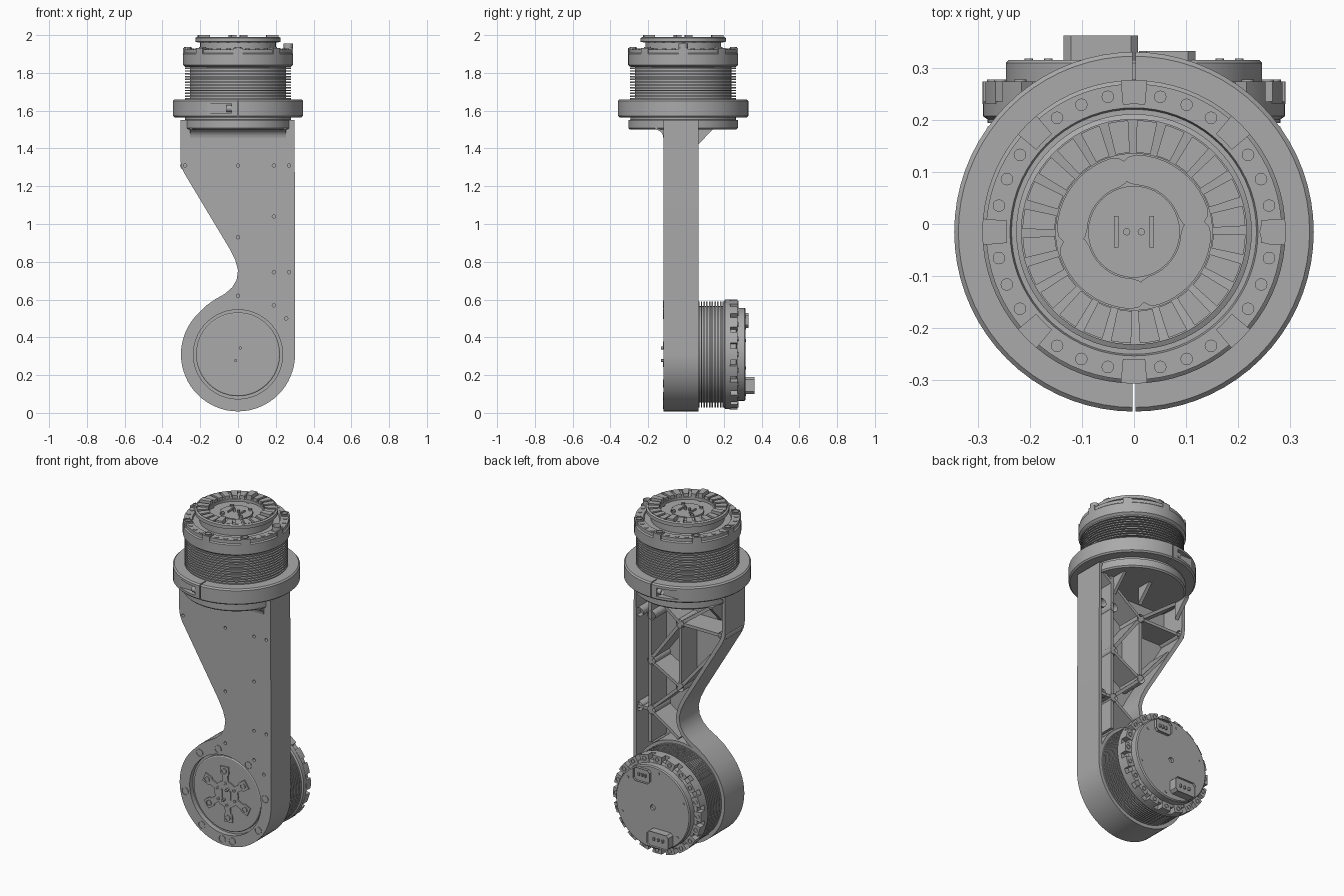
import bpy, bmesh
from math import sin, cos, pi, radians, atan2, hypot
from mathutils import Matrix, Vector

if "Cube" in bpy.data.objects:
    bpy.data.objects.remove(bpy.data.objects["Cube"])

grey = bpy.data.materials.new("machined grey")
grey.use_nodes = True
GREY = (0.4, 0.4, 0.4, 1)
grey.diffuse_color = GREY
grey.node_tree.nodes["Principled BSDF"].inputs["Base Color"].default_value = GREY

TOP = Matrix.Translation((0, -0.015, 0))                                  # axis up
LOW = Matrix.Translation((0, 0, 0.31)) @ Matrix.Rotation(-pi / 2, 4, 'X')  # axis to the back
parts = []


def finish(name, bm, matrix=Matrix(), cutter=False):
    bmesh.ops.recalc_face_normals(bm, faces=bm.faces)
    mesh = bpy.data.meshes.new(name)
    bm.transform(matrix)
    bm.to_mesh(mesh)
    bm.free()
    mesh.materials.append(grey)
    ob = bpy.data.objects.new(name, mesh)
    bpy.context.collection.objects.link(ob)
    if cutter:
        ob.hide_render = True
        ob.display_type = 'WIRE'
        ob.hide_set(True)
    else:
        parts.append(ob)
    return ob


def cut(ob, cutter):
    mod = ob.modifiers.new("cut", 'BOOLEAN')
    mod.operation, mod.solver, mod.object = 'DIFFERENCE', 'EXACT', cutter


def prism(bm, pts, h0, h1):
    """Extrude a flat outline along local z; returns the top face."""
    low = [bm.verts.new((x, y, h0)) for x, y in pts]
    top = [bm.verts.new((x, y, h1)) for x, y in pts]
    n = len(pts)
    bm.faces.new(low[::-1])
    for i in range(n):
        j = (i + 1) % n
        bm.faces.new((low[i], low[j], top[j], top[i]))
    return bm.faces.new(top)


def disc(bm, x, y, r, h0, h1, n=20):
    return prism(bm, [(x + r * cos(2 * pi * i / n), y + r * sin(2 * pi * i / n)) for i in range(n)], h0, h1)


def rect(bm, x0, x1, y0, y1, h0, h1):
    return prism(bm, [(x0, y0), (x1, y0), (x1, y1), (x0, y1)], h0, h1)


def arc(r, a0, a1, n):
    return [(r * cos(radians(a0 + (a1 - a0) * i / n)), r * sin(radians(a0 + (a1 - a0) * i / n)))
            for i in range(n + 1)]


def sector(bm, r0, r1, a0, a1, h0, h1, n=4):
    return prism(bm, arc(r0, a0, a1, n)[::-1] + arc(r1, a0, a1, n), h0, h1)


def socket(bm, x, y, r, h0, h1, sides=6):
    """Screw head with a sunken hex drive."""
    face = disc(bm, x, y, r, h0, h1)
    bmesh.ops.inset_individual(bm, faces=[face], thickness=r * 0.5)
    bmesh.ops.translate(bm, verts=face.verts, vec=(0, 0, (h0 - h1) * 0.6))


def lathe(name, profile, matrix, closed=False, seg=72):
    bm = bmesh.new()
    vs = [bm.verts.new((r, 0, h)) for r, h in profile]
    es = [bm.edges.new(p) for p in zip(vs, vs[1:] + (vs[:1] if closed else []))]
    bmesh.ops.spin(bm, geom=vs + es, cent=(0, 0, 0), axis=(0, 0, 1), angle=2 * pi, steps=seg)
    bmesh.ops.remove_doubles(bm, verts=bm.verts, dist=0.0001)
    return finish(name, bm, matrix)


def fins(name, h0, h1, count, matrix):
    profile, step = [(0, h0), (0.255, h0)], (h1 - h0) / count
    for i in range(count):
        a = h0 + i * step + step * 0.25
        profile += [(0.255, a), (0.281, a), (0.281, a + step * 0.5), (0.255, a + step * 0.5)]
    lathe(name, profile + [(0.255, h1), (0, h1)], matrix)


# Arm: outline extruded to a plate, then hollowed from the back to leave a rim
outline = [(0.3, 1.55), (-0.305, 1.55), (-0.305, 1.34), (-0.3, 1.305), (-0.285, 1.27), (-0.045, 0.87),
           (-0.015, 0.81), (0, 0.755), (-0.007, 0.705), (-0.03, 0.665), (-0.07, 0.63), (-0.12, 0.602), (-0.17, 0.567)]
outline += [(x, y + 0.31) for x, y in arc(0.302, 135, 360, 40)]
UP = Matrix.Rotation(pi / 2, 4, 'X')      # outline plane to xz, local z to the front
bm = bmesh.new()
prism(bm, outline, -0.065, 0.12)
bm.faces.ensure_lookup_table()
back = bm.faces[0]
bmesh.ops.recalc_face_normals(bm, faces=bm.faces)
bmesh.ops.inset_individual(bm, faces=[back], thickness=0.022)
floor = bmesh.ops.extrude_discrete_faces(bm, faces=[back])["faces"][0]
bmesh.ops.translate(bm, verts=floor.verts, vec=(0, 0, 0.155))
arm = finish("arm_shell", bm, UP)

# Arm holes and the round front opening
holes = [(-0.28, 1.31), (0, 1.31), (0.19, 1.31), (0.27, 1.31), (0.19, 1.04), (0, 0.93),
         (0.19, 0.745), (0.27, 0.745), (0, 0.62), (0.19, 0.57), (0.255, 0.5)]
bm = bmesh.new()
disc(bm, 0, 0.31, 0.236, 0.085, 0.2, 72)
for x, z in holes:
    disc(bm, x, z, 0.009, 0.1, 0.2, 12)
cut(arm, finish("arm_cutter", bm, UP, True))

# Truss ribs and screw bosses inside the arm
bm = bmesh.new()
ribs = [((0, 1.31), (0.28, 1.52)), ((0, 1.31), (-0.28, 1.52)), ((0, 1.31), (-0.29, 1.31)),
        ((0, 1.31), (0.2, 1.04)), ((0, 1.31), (0, 0.93)), ((0.2, 1.04), (0, 0.93)), ((0, 0.93), (-0.2, 1.17)),
        ((0, 0.93), (0.2, 0.745)), ((0.2, 0.55), (0.2, 1.53)), ((0.01, 0.62), (0.2, 0.745)), ((0.2, 0.745), (0.29, 0.745))]
for (x0, z0), (x1, z1) in ribs:
    d = Vector((x1 - x0, z1 - z0)).normalized() * 0.009
    prism(bm, [(x0 + d.y, z0 - d.x), (x1 + d.y, z1 - d.x), (x1 - d.y, z1 + d.x), (x0 - d.y, z0 + d.x)], -0.055, 0.095)
for x, z in holes[:8]:
    face = disc(bm, x, z, 0.026, 0.095, -0.058)
    bmesh.ops.inset_individual(bm, faces=[face], thickness=0.012)
    bmesh.ops.translate(bm, verts=face.verts, vec=(0, 0, 0.04))
finish("arm_ribs", bm, UP)

# Round collar that holds the lower drive
lathe("lower_collar", [(0, -0.09), (0.299, -0.09), (0.299, 0.065), (0, 0.065)], LOW)

# Front and back fillets under the top flange, run along x
SIDE = Matrix(((0, 0, 1, 0), (1, 0, 0, 0), (0, 1, 0, 0), (0, 0, 0, 1)))
bm = bmesh.new()
front = [(-0.165 + 0.045 * sin(a * pi / 12), 1.455 + 0.045 * cos(a * pi / 12)) for a in range(7)]
prism(bm, front + [(-0.1, 1.455), (-0.1, 1.51), (-0.165, 1.51)], -0.255, 0.255)
for x0, x1 in ((-0.3, -0.275), (-0.012, 0.012), (0.19, 0.21)):
    prism(bm, [(0.05, 1.4), (0.065, 1.42), (0.14, 1.5), (0.14, 1.51), (0.05, 1.51)], x0 * 0.9, x1 * 0.9)
finish("flange_fillets", bm, SIDE)

# Top flange and split clamp ring
lathe("top_flange", [(0, 1.5), (0.282, 1.5), (0.29, 1.508), (0.29, 1.55), (0.28, 1.552), (0.28, 1.58), (0, 1.58)], TOP)
ring = lathe("clamp_ring", [(0.26, 1.565), (0.337, 1.565), (0.345, 1.573), (0.345, 1.652), (0.337, 1.66),
                            (0.26, 1.66)], TOP, True)
bm = bmesh.new()
for s in (-1, 1):
    y0, y1 = sorted((s * 0.29, s * 0.4))
    rect(bm, -0.003, 0.003, y0, y1, 1.5, 1.7)
    y0, y1 = sorted((s * 0.305, s * 0.4))
    rect(bm, -0.18, -0.035, y0, y1, 1.587, 1.637)
cut(ring, finish("clamp_cutter", bm, TOP, True))
bm = bmesh.new()
for s in (-1, 1):
    socket(bm, s * 0.322, 1.612, 0.018, 0.03, 0.06)
finish("clamp_screws", bm, TOP @ SIDE @ Matrix.Scale(-1, 4, (0, 0, 1)))

# Upper drive: finned body, cap ring and bolts
fins("upper_fins", 1.655, 1.832, 12, TOP)
lathe("upper_cap", [(0, 1.83), (0.277, 1.83), (0.291, 1.842), (0.291, 1.9), (0.284, 1.906), (0.284, 1.925),
                    (0.238, 1.925), (0.235, 1.915), (0.222, 1.915), (0, 1.915)], TOP)
bm = bmesh.new()
for k in range(8):
    a = radians(45 * k)
    x, y = 0.266 * cos(a), 0.266 * sin(a)
    big = k == 0
    sector(bm, 0.245, 0.291, 45 * k - 5, 45 * k + 5, 1.9, 1.932)
    socket(bm, x, y, 0.025 if big else 0.019, 1.92, 1.955 if big else 1.938)
    for da in (11, 22.5, 34):
        b = a + radians(da)
        disc(bm, 0.264 * cos(b), 0.264 * sin(b), 0.012, 1.92, 1.928, 12)
finish("upper_cap_bolts", bm, TOP)

# Upper rotor: crown with radial blocks, curved pads and hub
lathe("upper_rotor", [(0, 1.9), (0.2, 1.9), (0.2, 1.96), (0.226, 1.965), (0.226, 1.985), (0.216, 1.99), (0.216, 1.978),
                      (0.15, 1.972), (0.15, 1.945), (0, 1.945)], TOP)
bm = bmesh.new()
for k in range(24):
    a = 15 * k + 3
    sector(bm, 0.152, 0.214, a, a + 10.5, 1.96, 2.0 if k % 6 == 0 else 1.991)
finish("crown_blocks", bm, TOP)
bm = bmesh.new()
for k in range(4):
    a = 90 * k + 18
    pad = arc(0.09, a, a + 70, 10)[::-1] + arc(0.148, a, a + 70, 10)
    for end, turn in ((a + 70, 1), (a, -1)):
        cx, cy = 0.119 * cos(radians(end)), 0.119 * sin(radians(end))
        cap = [(cx + 0.029 * cos(radians(end + t)), cy + 0.029 * sin(radians(end + t)))
               for t in ([30, 60, 90, 120, 150] if turn > 0 else [210, 240, 270, 300, 330])]
        pad = pad + cap if turn > 0 else pad[:11] + cap + pad[11:]
    prism(bm, pad, 1.94, 1.958)
    t = radians(a + 35)
    socket(bm, 0.078 * cos(t), 0.078 * sin(t), 0.01, 1.95, 1.972)
for s in (-1, 1):
    rect(bm, s * 0.034 - 0.004, s * 0.034 + 0.004, -0.03, 0.03, 1.95, 1.972)
    disc(bm, s * 0.014, 0, 0.007, 1.95, 1.98, 12)
disc(bm, 0, 0, 0.088, 1.94, 1.963, 40)
finish("upper_hub", bm, TOP)

# Lower drive: finned body, toothed end cap and lid
fins("lower_fins", 0.06, 0.205, 10, LOW)
lathe("lower_cap", [(0, 0.2), (0.28, 0.2), (0.29, 0.207), (0.29, 0.235), (0.262, 0.235), (0.262, 0.265), (0.246, 0.27),
                    (0.246, 0.309), (0.24, 0.315), (0.016, 0.315), (0.016, 0.3), (0, 0.3)], LOW)
bm = bmesh.new()
for k in range(20):
    sector(bm, 0.245, 0.291, 18 * k - 6, 18 * k + 6, 0.23, 0.273)
    a = radians(18 * k)
    socket(bm, 0.27 * cos(a), 0.27 * sin(a), 0.012, 0.268, 0.277)
for k in range(6):
    a = radians(60 * k + 20)
    disc(bm, 0.215 * cos(a), 0.215 * sin(a), 0.008, 0.31, 0.318, 12)
finish("lower_cap_teeth", bm, LOW)

# Cable sockets on the lid
bm = bmesh.new()
for x0, x1, z0, z1, h in ((-0.135, 0.008, 0.1, 0.19, 0.362), (0.01, 0.118, 0.45, 0.53, 0.332)):
    c = 0.014
    y0, y1 = 0.31 - z1, 0.31 - z0
    face = prism(bm, [(x0 + c, y0), (x1 - c, y0), (x1, y0 + c), (x1, y1 - c), (x1 - c, y1), (x0 + c, y1),
                      (x0, y1 - c), (x0, y0 + c)], 0.3, h)
    bmesh.ops.inset_individual(bm, faces=[face], thickness=0.012)
    bmesh.ops.translate(bm, verts=face.verts, vec=(0, 0, -0.014))
    for i in range(3):
        x = x0 + (x1 - x0) * (0.3 + 0.2 * i)
        rect(bm, x - 0.005, x + 0.005, (y0 + y1) / 2 - 0.008, (y0 + y1) / 2 + 0.008, h - 0.016, h - 0.003)
finish("cable_sockets", bm, LOW)

# Front output disc with a six-armed star
FRONT = Matrix.Translation((0, 0, 0.31)) @ UP
lathe("output_disc", [(0, 0.08), (0.222, 0.08), (0.222, 0.1), (0.216, 0.104), (0, 0.104)], FRONT)
bm = bmesh.new()
disc(bm, 0, 0, 0.078, 0.1, 0.111, 40)
for k in range(6):
    spin = Matrix.Rotation(radians(60 * k + 35), 3, 'Z')
    start = len(bm.verts)
    prism(bm, [(0.06, -0.018), (0.11, -0.018), (0.12, -0.027), (0.163, -0.027),
               (0.163, 0.027), (0.12, 0.027), (0.11, 0.018), (0.06, 0.018)], 0.1, 0.111)
    socket(bm, 0.137, 0, 0.015, 0.11, 0.116)
    socket(bm, 0.064, 0, 0.008, 0.11, 0.115)
    bm.verts.ensure_lookup_table()
    bmesh.ops.rotate(bm, verts=bm.verts[start:], cent=(0, 0, 0), matrix=spin)
for s in (-1, 1):
    disc(bm, s * 0.012, s * 0.033, 0.008, 0.11, 0.132, 12)
    rect(bm, s * 0.028 - 0.004, s * 0.028 + 0.004, -0.025, 0.025, 0.11, 0.116)
finish("output_star", bm, FRONT)

# Bolts around the front opening
bm = bmesh.new()
for deg in (10, 55, 100, 129, 190, 235, 266, 280, 325):
    a = radians(deg)
    socket(bm, 0.268 * cos(a), 0.268 * sin(a), 0.021, 0.11, 0.123)
finish("front_bolts", bm, FRONT)

# Smooth round surfaces, keep machined edges sharp
bpy.ops.object.select_all(action='DESELECT')
for ob in parts:
    ob.select_set(True)
bpy.context.view_layer.objects.active = parts[0]
bpy.ops.object.shade_smooth_by_angle(angle=radians(30))
